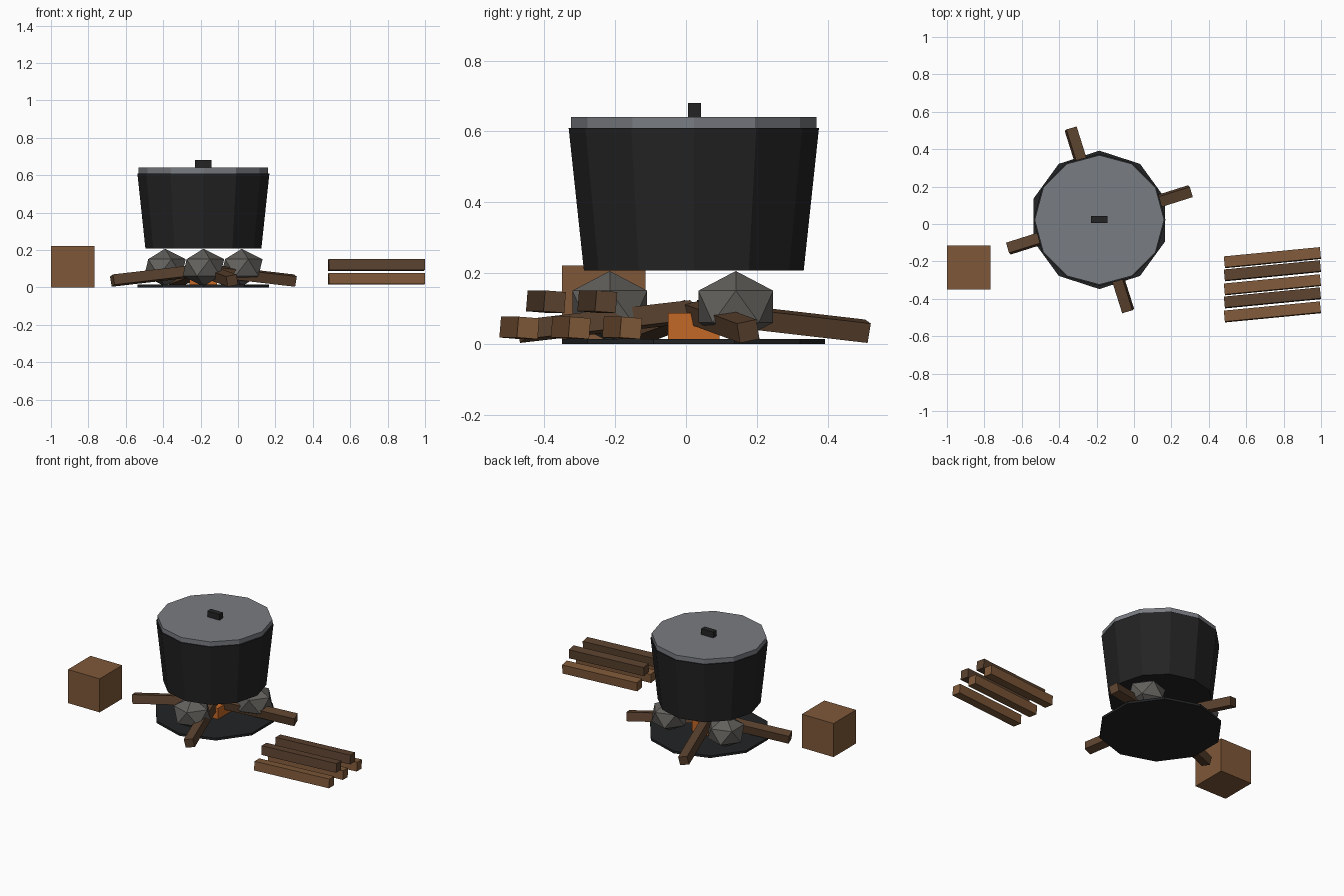
import bpy, math
from mathutils import Euler

if "Cube" in bpy.data.objects:
    bpy.data.objects.remove(bpy.data.objects["Cube"])

CX, CY = -0.185, 0.022   # centre of the hearth


def mat(name, rgb):
    m = bpy.data.materials.new(name)
    m.diffuse_color = (*rgb, 1)
    m.use_nodes = True
    m.node_tree.nodes["Principled BSDF"].inputs["Base Color"].default_value = m.diffuse_color
    return m


IRON = mat("black_iron", (0.017, 0.017, 0.018))
ASH = mat("ash_black", (0.016, 0.017, 0.018))
LID = mat("lid_grey", (0.19, 0.2, 0.22))
STONE = mat("stone_grey", (0.125, 0.12, 0.11))
WOOD = mat("light_wood", (0.21, 0.098, 0.04))
DARK = mat("dark_wood", (0.105, 0.055, 0.028))
EMBER = mat("ember_orange", (0.55, 0.14, 0.02))


def finish(name, m):
    o = bpy.context.object
    o.name = name
    o.data.materials.append(m)
    return o


def box(name, loc, size, m, rot=(0, 0, 0)):
    bpy.ops.mesh.primitive_cube_add(size=1, location=loc, rotation=rot)
    bpy.context.object.scale = size
    return finish(name, m)


def drum(name, sides, r_low, r_high, z0, z1, m):
    bpy.ops.mesh.primitive_cone_add(vertices=sides, radius1=r_low, radius2=r_high,
                                    depth=z1 - z0, location=(CX, CY, (z0 + z1) / 2))
    return finish(name, m)


# Ash bed, pot and lid
drum("ash_bed", 10, 0.37, 0.37, 0, 0.015, ASH)
drum("pot", 12, 0.31, 0.353, 0.208, 0.61, IRON)
drum("pot_lid", 12, 0.346, 0.346, 0.61, 0.641, LID)
box("lid_handle", (CX, CY + 0.002, 0.66), (0.088, 0.036, 0.04), IRON)

# Three hearth stones in a triangle
for i in range(3):
    a = math.radians(-90 + 120 * i)
    bpy.ops.mesh.primitive_ico_sphere_add(
        subdivisions=1, radius=0.124,
        location=(CX + 0.237 * math.cos(a), CY + 0.237 * math.sin(a), 0.106))
    bpy.context.object.scale = (1, 1, 0.81)
    finish(f"hearth_stone_{i + 1}", STONE)

# Embers
box("embers", (CX, CY, 0.05), (0.146, 0.146, 0.075), EMBER)

# Four burning logs, sloping down and outwards
for i in range(4):
    a = math.radians(17.5 + 90 * i)
    r = 0.262
    box(f"fire_log_{i + 1}", (CX + r * math.cos(a), CY + r * math.sin(a), 0.064),
        (0.5, 0.058, 0.056), DARK, Euler((0.2, 0.11, a)))

# Firewood pile: three logs below, two above
for i in range(3):
    box(f"pile_lower_log_{i + 1}", (0.74, -0.18 - 0.145 * i, 0.046),
        (0.516, 0.059, 0.059), WOOD, (-0.08, 0, 0.096))
for i in range(2):
    box(f"pile_upper_log_{i + 1}", (0.74, -0.25 - 0.145 * i, 0.12),
        (0.516, 0.059, 0.059), DARK, (-0.08, 0, 0.096))

# Wooden block
box("wooden_block", (-0.884, -0.232, 0.111), (0.232, 0.236, 0.222), WOOD)
